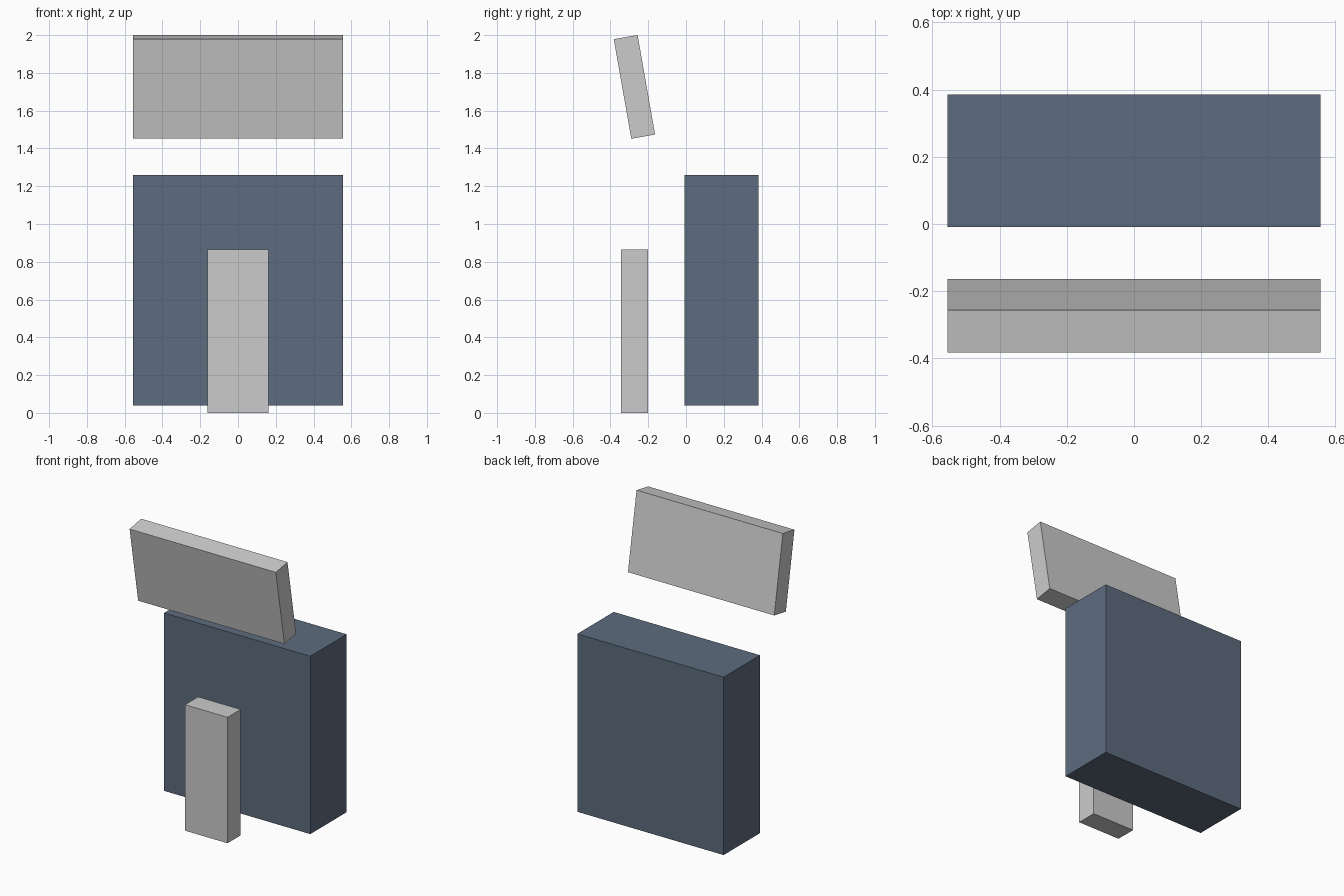
import bpy
from math import radians

if "Cube" in bpy.data.objects:
    bpy.data.objects.remove(bpy.data.objects["Cube"])


def box(name, center, size, tilt=0.0):
    bpy.ops.mesh.primitive_cube_add(size=1, location=center)
    ob = bpy.context.object
    ob.name = name
    ob.scale = size
    bpy.ops.object.transform_apply(location=False, rotation=False, scale=True)
    ob.rotation_euler.x = radians(tilt)
    return ob


blue = bpy.data.materials.new("slate_blue")
blue.diffuse_color = (0.11, 0.15, 0.21, 1)
blue.use_nodes = True
blue.node_tree.nodes["Principled BSDF"].inputs["Base Color"].default_value = blue.diffuse_color

# Main cabinet block
cabinet = box("cabinet", (0, 0.188, 0.65), (1.11, 0.394, 1.22))
cabinet.data.materials.append(blue)

# Upright post standing on the ground in front
box("front_post", (0, -0.273, 0.432), (0.323, 0.142, 0.864))

# Floating upper panel, its top leaning forward
box("tilted_panel", (0, -0.273, 1.726), (1.11, 0.128, 0.535), tilt=10)
